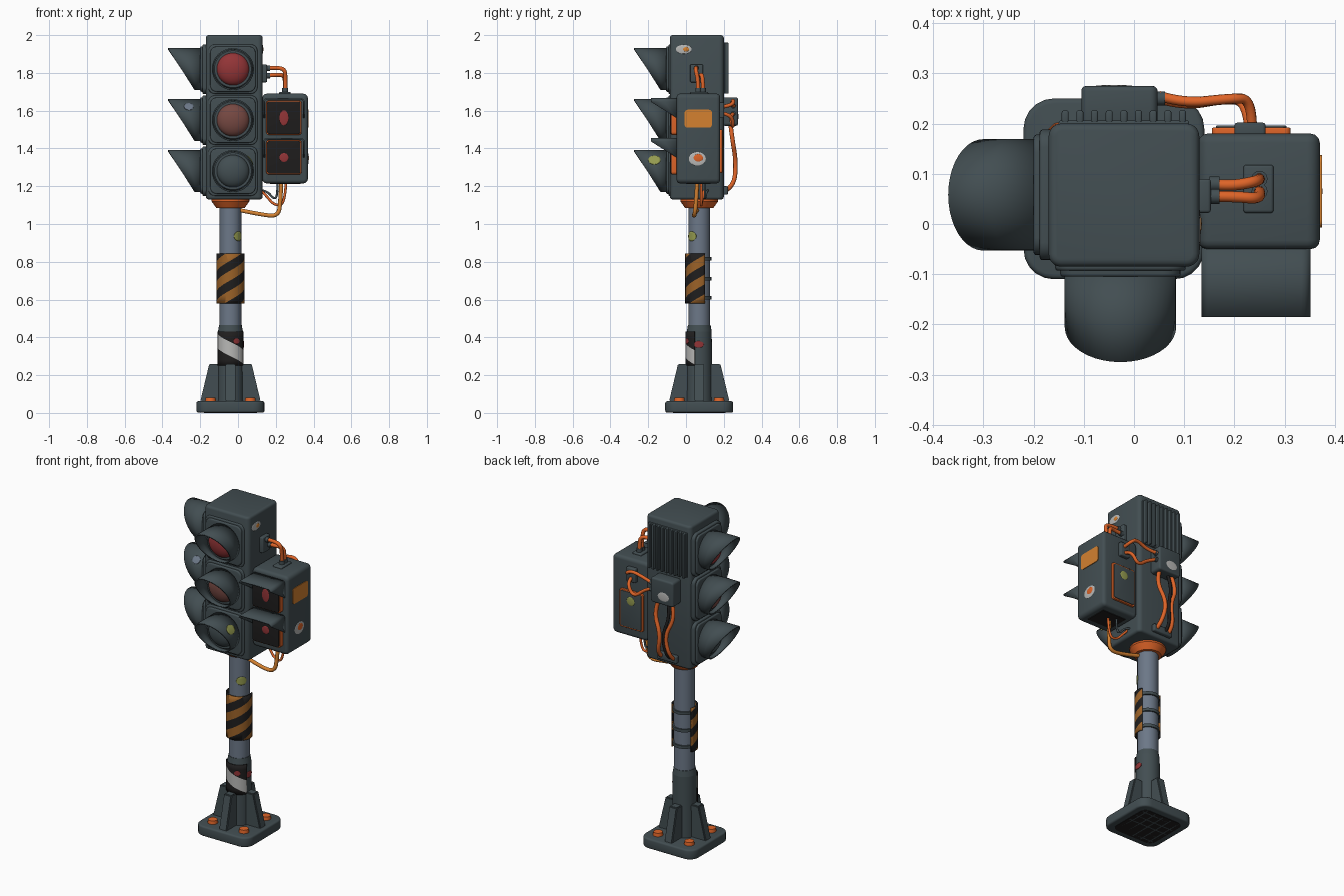
import bpy, bmesh, math
from math import radians as rad, pi, sin, cos
from mathutils import Matrix, Vector

if "Cube" in bpy.data.objects:
    bpy.data.objects.remove(bpy.data.objects["Cube"])

def mat(name, *c):
    m = bpy.data.materials.new(name)
    m.diffuse_color = (*c, 1)
    m.use_nodes = True
    m.node_tree.nodes["Principled BSDF"].inputs["Base Color"].default_value = m.diffuse_color
    return m

GREY = mat("housing grey", .055, .076, .084)
POLE = mat("pole steel", .150, .187, .245)
ORANGE = mat("cable orange", .73, .127, .021)
BLACK = mat("black", .014, .013, .013)
RED = mat("lens red", .29, .035, .038)
AMBER = mat("lens dim amber", .18, .065, .054)
LABEL = mat("label orange", .66, .22, .03)
STRIPE = mat("stripe brown", .33, .122, .021)
WHITE = mat("worn white", .48, .48, .47)
LIME = mat("faded lime", .30, .33, .08)
PX, PY = -.04, .07                       # pole axis
AXIS = Matrix.Translation((PX, PY, 0))

def finish(name, bm, mats, matrix=Matrix(), solid=0, normals=True):
    if normals:
        bmesh.ops.recalc_face_normals(bm, faces=bm.faces[:])
    bm.transform(matrix)
    me = bpy.data.meshes.new(name)
    bm.to_mesh(me)
    bm.free()
    for m in mats:
        me.materials.append(m)
    me.shade_smooth()
    me.set_sharp_from_angle(angle=rad(40))
    ob = bpy.data.objects.new(name, me)
    bpy.context.collection.objects.link(ob)
    if solid:
        md = ob.modifiers.new("thickness", 'SOLIDIFY')
        md.thickness, md.offset = solid, 0
    return ob

def box(name, lo, hi, m, bevel=0, axis=None, corner=0, matrix=Matrix()):
    """Box between two corners; edges along axis get the larger corner radius."""
    bm = bmesh.new()
    bmesh.ops.create_cube(bm, size=1)
    for v in bm.verts:
        v.co = Vector([(a + b) / 2 + c * (b - a) for a, b, c in zip(lo, hi, v.co)])
    if axis is not None:
        es = [e for e in bm.edges if abs((e.verts[0].co - e.verts[1].co).normalized()[axis]) > .9]
        bmesh.ops.bevel(bm, geom=es, offset=corner, segments=5, profile=.5, affect='EDGES')
    if bevel:
        es = [e for e in bm.edges if e.calc_face_angle(0) > rad(50)]
        bmesh.ops.bevel(bm, geom=es, offset=bevel, segments=3, profile=.5, affect='EDGES')
    return finish(name, bm, [m], matrix)

def cone(name, r1, r2, z1, z2, m, seg=32, matrix=AXIS):
    bm = bmesh.new()
    bmesh.ops.create_cone(bm, cap_ends=True, segments=seg, radius1=r1, radius2=r2, depth=z2 - z1,
                          matrix=Matrix.Translation((0, 0, (z1 + z2) / 2)))
    return finish(name, bm, [m], matrix)

def ellipsoid(name, size, m, matrix):
    bm = bmesh.new()
    bmesh.ops.create_uvsphere(bm, u_segments=32, v_segments=16, radius=1, matrix=Matrix.Diagonal((*size, 1)))
    return finish(name, bm, [m], matrix)

def wrap(name, r, a0, a1, z0, z1, mats, matrix=AXIS, cuts=(), slope=0, rule=None, disk=False, solid=.004):
    """Thin sheet wrapped on a cylinder, cut along diagonals and coloured by a rule."""
    bm = bmesh.new()
    bmesh.ops.create_grid(bm, x_segments=24, y_segments=6, size=1)
    for v in bm.verts:
        x, y = v.co.x, v.co.y
        if disk:
            x, y = x * math.sqrt(1 - y * y / 2), y * math.sqrt(1 - x * x / 2)
        v.co = (r * rad((a0 + a1) / 2 + x * (a1 - a0) / 2), (z0 + z1) / 2 + y * (z1 - z0) / 2, 0)
    for c in cuts:
        bmesh.ops.bisect_plane(bm, geom=bm.verts[:] + bm.edges[:] + bm.faces[:],
                               plane_co=(0, c, 0), plane_no=(-slope, 1, 0))
    if rule:
        for f in bm.faces:
            p = f.calc_center_median()
            f.material_index = rule(p.y - slope * p.x)
    for v in bm.verts:
        a, z = v.co.x / r, v.co.y
        v.co = (r * cos(a), r * sin(a), z)
    return finish(name, bm, mats, matrix, solid)

def tube(name, pts, r, m):
    cu = bpy.data.curves.new(name, 'CURVE')
    cu.dimensions, cu.bevel_depth, cu.bevel_resolution = '3D', r, 3
    sp = cu.splines.new('NURBS')
    sp.points.add(len(pts) - 1)
    for p, q in zip(sp.points, pts):
        p.co = (*q, 1)
    sp.order_u, sp.use_endpoint_u, sp.resolution_u = 3, True, 8
    cu.materials.append(m)
    bpy.context.collection.objects.link(bpy.data.objects.new(name, cu))

def hood(name, outline, depth, matrix, closed):
    """Visor: outline of (x, z) points swept toward -y by depth(z)."""
    bm = bmesh.new()
    rows = [[bm.verts.new((x, -depth(z) * k, z)) for k in (0, .5, 1)] for x, z in outline]
    for a, b in zip(rows, rows[1:] + rows[:1] if closed else rows[1:]):
        for k in (0, 1):
            bm.faces.new((a[k], b[k], b[k + 1], a[k + 1]))
    finish(name, bm, [GREY], matrix, .008)

# base plate with recessed underside, bolts and gussets
box("base_plate", (PX - .18, PY - .18, .002), (PX + .18, PY + .18, .062), GREY, .01, 2, .06)
box("base_underside", (PX - .14, PY - .14, 0), (PX + .14, PY + .14, .006), BLACK, 0, 2, .04)
for i in range(-2, 3):
    box("underside_rib_x", (PX - .13, PY + i * .055 - .004, 0), (PX + .13, PY + i * .055 + .004, .004), GREY)
    box("underside_rib_y", (PX + i * .055 - .004, PY - .13, 0), (PX + i * .055 + .004, PY + .13, .004), GREY)
for sx in (-1, 1):
    for sy in (-1, 1):
        cone("base_bolt", .029, .026, .06, .082, ORANGE, 12, Matrix.Translation((PX + sx * .105, PY + sy * .105, 0)))
for i in range(4):
    bm = bmesh.new()
    prof = ((.04, .06), (.16, .06), (.112, .26), (.04, .26))
    f = bm.faces.new([bm.verts.new((x, -.026, z)) for x, z in prof])
    g = bmesh.ops.extrude_face_region(bm, geom=[f])
    bmesh.ops.translate(bm, vec=(0, .052, 0), verts=[v for v in g["geom"] if isinstance(v, bmesh.types.BMVert)])
    bmesh.ops.bevel(bm, geom=bm.edges[:], offset=.005, segments=2, affect='EDGES')
    finish("gusset", bm, [GREY], AXIS @ Matrix.Rotation(i * pi / 2, 4, 'Z'))

# pole, sleeve, collar
cone("pole", .058, .058, .4, 1.12, POLE)
cone("pole_sleeve", .069, .066, .06, .43, GREY)
cone("sleeve_taper", .066, .06, .43, .465, GREY)
cone("collar", .075, .1, 1.085, 1.12, ORANGE)
cone("collar_rim", .1, .1, 1.12, 1.145, ORANGE)

# striped guard with rear straps, worn label and stickers
wrap("striped_guard", .07, -205, 25, .58, .845, [BLACK, STRIPE], cuts=[.3 + i * .052 for i in range(24)], slope=.6,
     rule=lambda d: int((d - .3) / .052 + 40) % 2, solid=.008)
for z in (.61, .71, .815):
    cone("guard_strap", .066, .066, z - .009, z + .009, GREY)
wrap("worn_label", .0705, -160, -20, .25, .43, [BLACK, WHITE], cuts=(.245, .32), slope=-.5,
     rule=lambda d: int(.245 < d < .32))
wrap("label_red_spot", .073, -78, -50, .365, .395, [RED], disk=True)
wrap("sleeve_red_spot", .069, -25, 20, .345, .38, [RED], disk=True)
wrap("pole_sticker", .0595, -72, -15, .91, .96, [LIME], disk=True)

# signal head
box("signal_head", (-.17, -.085, 1.13), (.13, .2, 2.0), GREY, .014, 2, .025)
SIDES = (("front", Matrix.Translation((-.027, -.105, 0))),
         ("left", Matrix.Translation((-.2, .058, 0)) @ Matrix.Rotation(-pi / 2, 4, 'Z')))
ring = [(.107 * cos(2 * pi * i / 40), .107 * sin(2 * pi * i / 40)) for i in range(40)]
for side, base in SIDES:
    for z, m in ((1.82, RED), (1.55, AMBER), (1.28, GREY)):
        M = base @ Matrix.Translation((0, 0, z))
        box(side + "_light_door", (-.13, .012, -.131), (.13, .04, .131), GREY, .006, 1, .035, M)
        box(side + "_light_panel", (-.12, 0, -.12), (.12, .03, .12), GREY, .006, 1, .035, M)
        cone(side + "_lens_bezel", .105, .098, 0, .012, GREY, 40, M @ Matrix.Rotation(pi / 2, 4, 'X'))
        ellipsoid(side + "_lens", (.086, .045, .086), m, M @ Matrix.Translation((0, -.008, 0)))
        hood(side + "_visor", ring, lambda h: .03 + .14 * (h / .107 + 1) / 2, M, True)

# stickers on visors and head
UP = Matrix.Rotation(pi / 2, 4, 'X')
wrap("visor_lime_sticker", .1125, 18, 46, .135, .2, [LIME], Matrix.Translation((-.027, 0, 1.28)) @ UP, disk=True)
wrap("visor_white_sticker", .1125, 28, 52, .235, .285, [POLE],
     Matrix.Translation((0, .058, 1.55)) @ Matrix.Rotation(-pi / 2, 4, 'Z') @ UP, disk=True)
def spot(name, c, size, m):
    ellipsoid(name, size, m, Matrix.Translation(c))
spot("head_white_sticker", (.13, -.012, 1.925), (.003, .042, .024), WHITE)
spot("head_sticker_core", (.132, 0, 1.925), (.003, .016, .012), LABEL)

# rear cooling ribs and junction box
box("vent_back", (-.15, .19, 1.69), (.11, .206, 1.96), GREY, .004)
for i in range(9):
    x = -.137 + i * .0292
    box("vent_rib", (x - .007, .2, 1.69), (x + .007, .226, 1.96), GREY, .004)
box("junction_box", (-.105, .195, 1.52), (.047, .275, 1.67), GREY, .01, 1, .015)
spot("junction_sticker", (-.04, .274, 1.57), (.04, .003, .028), WHITE)
box("head_cable_entry", (-.09, .195, 1.155), (.04, .222, 1.2), GREY, .008)

# pedestrian signal
box("crossing_box", (.128, -.05, 1.215), (.37, .18, 1.69), GREY, .018, 1, .025)
CX = .243
arc = [(.09 + .015 * cos(a), -.015 + .015 * sin(a)) for a in (0, pi / 8, pi / 4, 3 * pi / 8, pi / 2)]
arch = [(.105, -.1)] + arc + [(-x, z) for x, z in arc[::-1]] + [(-.105, -.1)]
for top, h in ((1.662, .04), (1.452, .024)):
    box("window_frame", (CX - .094, -.078, top - .19), (CX + .094, -.04, top - .008), ORANGE, .004, 1, .015)
    box("window_face", (CX - .089, -.083, top - .185), (CX + .089, -.07, top - .013), BLACK, .002, 1, .013)
    spot("red_symbol", (CX, -.083, top - .1), (.024, .003, h), RED)
    M = Matrix.Translation((CX, -.045, top))
    hood("window_visor", arch, lambda z: .005 + .135 * min(1, (z + .1) / .085), M, False)
box("underside_opening", (.17, 0, 1.211), (.33, .13, 1.218), BLACK)
box("side_label", (.365, -.007, 1.51), (.374, .137, 1.605), LABEL, 0, 0, .015)
spot("side_white_sticker", (.37, .06, 1.345), (.003, .045, .036), WHITE)
spot("side_sticker_core", (.372, .065, 1.35), (.003, .025, .02), ORANGE)
box("rear_panel_trim", (.155, .17, 1.27), (.312, .192, 1.5), ORANGE, .003, 1, .012)
box("rear_panel", (.163, .17, 1.278), (.304, .196, 1.492), GREY, .003, 1, .01)
spot("rear_lime_sticker", (.235, .196, 1.44), (.026, .003, .026), LIME)

# cable sockets
box("head_socket", (.12, .022, 1.75), (.153, .09, 1.845), GREY, .006)
box("top_socket", (.218, .022, 1.68), (.278, .118, 1.7), GREY, .006)
box("rear_socket", (.2, .17, 1.56), (.262, .202, 1.645), GREY, .006)
for y, z in ((.055, 1.825), (.08, 1.785)):
    cone("socket_ferrule", .015, .015, .15, .17, GREY, 12,
         Matrix.Translation((0, y, z)) @ Matrix.Rotation(pi / 2, 4, 'Y'))
    cone("top_ferrule", .016, .016, 1.69, 1.72, GREY, 12, Matrix.Translation((.25, y + .01, 0)))
for z in (1.585, 1.625):
    cone("junction_ferrule", .014, .014, .04, .062, GREY, 12,
         Matrix.Translation((0, .25, z)) @ Matrix.Rotation(pi / 2, 4, 'Y'))

# cables
tube("upper_cable_a", [(.15, .055, 1.825), (.2, .055, 1.828), (.25, .05, 1.82), (.25, .065, 1.76), (.25, .065, 1.69)], .011, ORANGE)
tube("upper_cable_b", [(.15, .08, 1.785), (.19, .075, 1.79), (.245, .085, 1.79), (.25, .09, 1.74), (.25, .09, 1.69)], .011, ORANGE)
tube("rear_cable_a", [(.05, .255, 1.625), (.1, .24, 1.63), (.19, .25, 1.66), (.235, .25, 1.63), (.235, .19, 1.62)], .01, ORANGE)
tube("rear_cable_b", [(.05, .25, 1.585), (.1, .235, 1.57), (.18, .25, 1.5), (.225, .245, 1.58), (.23, .19, 1.585)], .01, ORANGE)
for x, bend, m, r in ((-.07, .03, ORANGE, .011), (-.045, .02, BLACK, .009), (.015, -.03, ORANGE, .012)):
    tube("drop_cable", [(x, .235, 1.53), (x - bend, .245, 1.45), (x + bend, .265, 1.33), (x, .255, 1.2), (x, .205, 1.175)], r, m)
tube("lower_cable", [(.23, .06, 1.24), (.225, .055, 1.13), (.215, .045, 1.04), (.12, .04, 1.05), (.0, .06, 1.075)], .011, LABEL)
tube("lower_loop_a", [(.1, .1, 1.2), (.15, .09, 1.15), (.19, .08, 1.1), (.25, .08, 1.1), (.255, .08, 1.24)], .007, ORANGE)
tube("lower_loop_b", [(.1, .12, 1.18), (.15, .11, 1.18), (.19, .1, 1.13), (.21, .1, 1.15), (.21, .1, 1.24)], .006, GREY)
